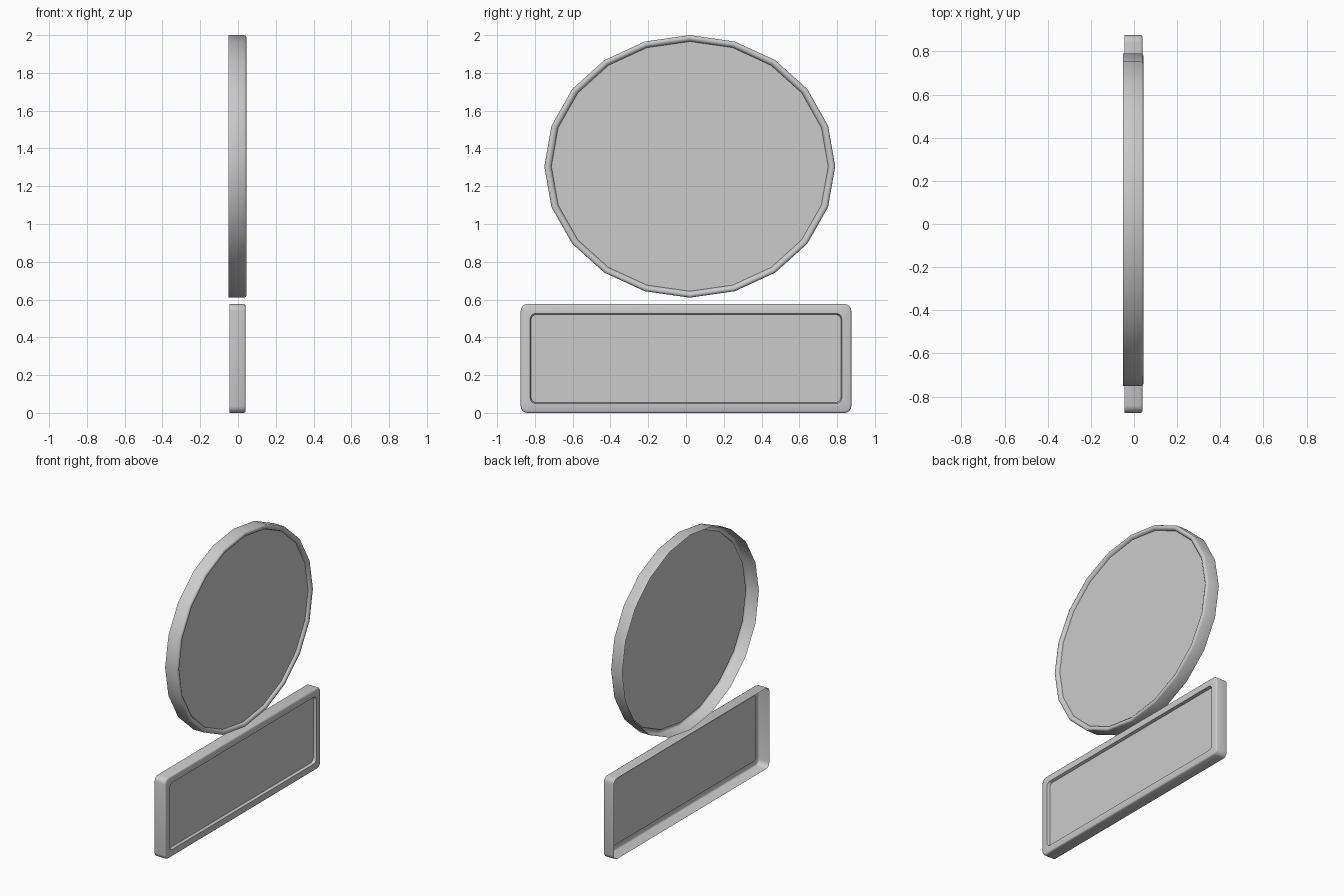
import bpy, bmesh
from math import sin, cos, pi, radians

if "Cube" in bpy.data.objects:
    bpy.data.objects.remove(bpy.data.objects["Cube"])


def ellipse(cy, cz, ry, rz, n=20):
    return [(cy + ry * cos(2 * pi * i / n), cz + rz * sin(2 * pi * i / n)) for i in range(n)]


def rounded_rect(cy, cz, hy, hz, r, seg=4):
    pts = []
    for k, (sy, sz) in enumerate([(1, 1), (-1, 1), (-1, -1), (1, -1)]):
        for i in range(seg + 1):
            a = (k + i / seg) * pi / 2
            pts.append((cy + sy * (hy - r) + r * cos(a), cz + sz * (hz - r) + r * sin(a)))
    return pts


def open_tray(name, loops):
    """Loft (x, outline) loops from the open back to the closed front panel."""
    bm = bmesh.new()
    rings = [[bm.verts.new((x, y, z)) for y, z in pts] for x, pts in loops]
    for a, b in zip(rings, rings[1:]):
        n = len(a)
        for i in range(n):
            j = (i + 1) % n
            bm.faces.new((a[i], a[j], b[j], b[i]))
    bm.faces.new(rings[-1])
    mesh = bpy.data.meshes.new(name)
    bm.to_mesh(mesh)
    bm.free()
    ob = bpy.data.objects.new(name, mesh)
    bpy.context.collection.objects.link(ob)
    bpy.ops.object.select_all(action='DESELECT')
    ob.select_set(True)
    bpy.context.view_layer.objects.active = ob
    bpy.ops.object.shade_smooth_by_angle(angle=radians(42))
    return ob


# Round sign: outer wall, rounded rim, recessed face (inset, x)
round_profile = [(0, -0.05), (0, 0.034), (0.004, 0.041), (0.012, 0.045),
                 (0.022, 0.043), (0.03, 0.037), (0.034, 0.026)]
open_tray("round_sign", [(x, ellipse(0.02, 1.305, 0.77 - d * 1.1, 0.695 - d))
                         for d, x in round_profile])

# Rectangular plate: outer wall, softened edge, flat border, recessed panel (inset, x)
plate_profile = [(0, -0.045), (0, 0.031), (0.003, 0.037), (0.009, 0.04),
                 (0.05, 0.04), (0.055, 0.02)]
open_tray("lower_plate", [(x, rounded_rect(0, 0.288, 0.875 - d, 0.288 - d,
                                           0.035 if d < 0.04 else 0.028))
                          for d, x in plate_profile])
